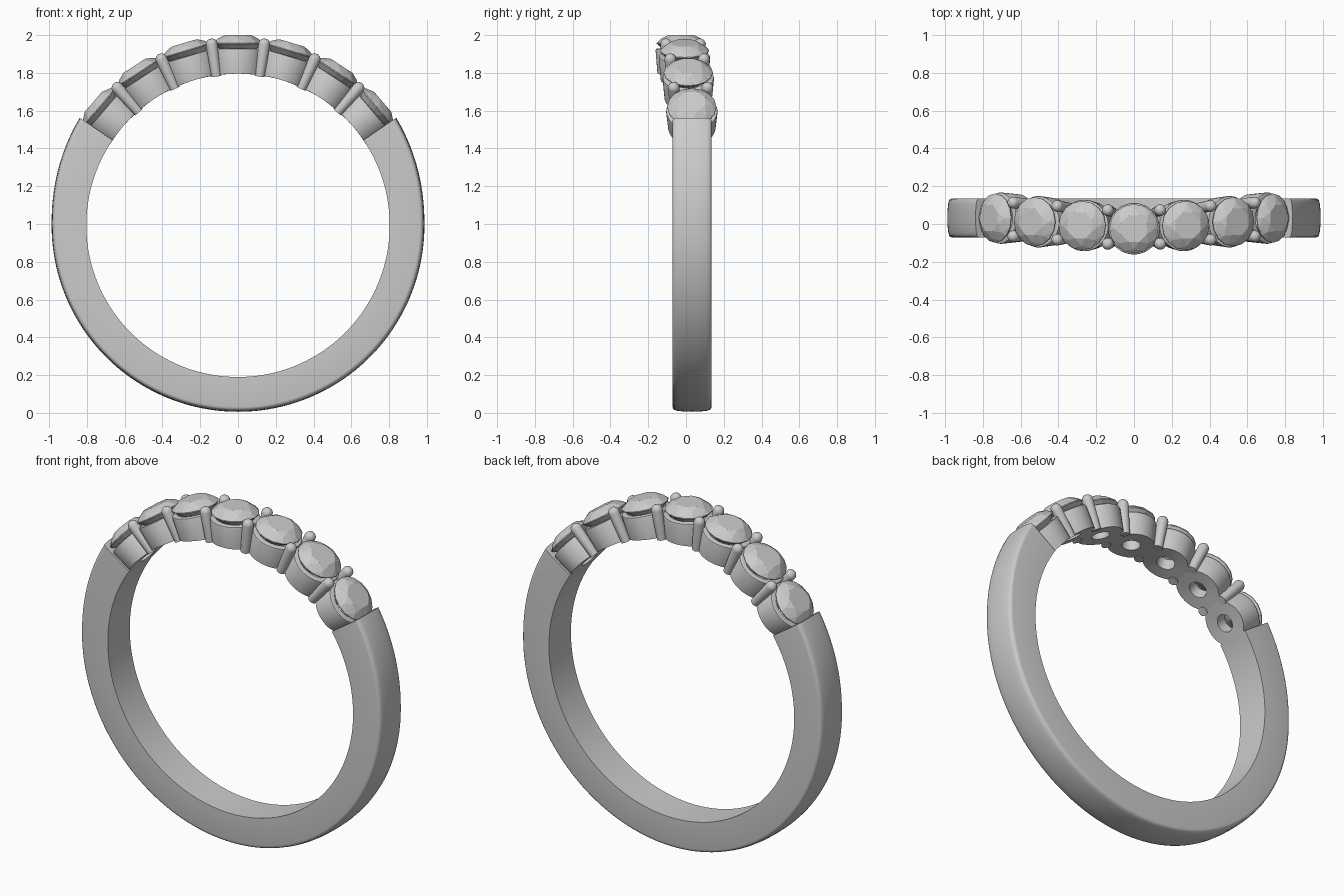
import bpy, bmesh
from math import sin, cos, pi, radians, sqrt
from mathutils import Matrix, Vector

if "Cube" in bpy.data.objects:
    bpy.data.objects.remove(bpy.data.objects["Cube"])

CZ, RI = 0.993, 0.803          # ring centre height, finger radius
STEP = 16.5                    # angle between stones, degrees
STONE_Y = [-0.025, -0.008, 0.012, 0.031]    # settings sweep forward at the top
PRONG_Y = [-0.016, 0.006, 0.024]


def place(angle, y):
    return Matrix.Translation((0, y, CZ)) @ Matrix.Rotation(radians(angle), 4, 'Y')


def finish(bm, name, smooth=None, matrix=None):
    bmesh.ops.recalc_face_normals(bm, faces=bm.faces[:])
    me = bpy.data.meshes.new(name)
    bm.to_mesh(me)
    bm.free()
    ob = bpy.data.objects.new(name, me)
    bpy.context.collection.objects.link(ob)
    if matrix:
        ob.matrix_world = matrix
    if smooth:
        bpy.ops.object.select_all(action='DESELECT')
        ob.select_set(True)
        bpy.context.view_layer.objects.active = ob
        bpy.ops.object.shade_smooth_by_angle(angle=radians(smooth))
    return ob


def bridge(bm, rings, closed=False):
    """Skin a list of closed vertex rings."""
    pairs = list(zip(rings, rings[1:]))
    if closed:
        pairs.append((rings[-1], rings[0]))
    for a, b in pairs:
        n = len(a)
        for i in range(n):
            bm.faces.new((a[i], a[(i + 1) % n], b[(i + 1) % n], b[i]))


def make_shank():
    # flat inside and sides, softly domed outside, slightly thicker at the ends
    half, yc, start, n = 0.103, 0.032, 55.8, 128
    dome = [(-1, -0.026), (-0.98, -0.017), (-0.92, -0.010), (-0.75, -0.005), (-0.4, -0.001),
            (0, 0), (0.4, -0.001), (0.75, -0.005), (0.92, -0.010), (0.98, -0.017), (1, -0.026)]
    bm = bmesh.new()
    rings = []
    for i in range(n + 1):
        a = radians(start + (360 - 2 * start) * i / n)
        up = max(0, cos(a)) / cos(radians(start))
        ro = 0.987 + 0.026 * up ** 1.5
        prof = [(half, RI), (-half, RI)] + [(half * u, ro + d) for u, d in dome]
        rings.append([bm.verts.new((r * sin(a), yc + y, CZ + r * cos(a))) for y, r in prof])
    bridge(bm, rings)
    bm.faces.new(rings[0])
    bm.faces.new(rings[-1])
    finish(bm, "shank", 35)


def make_cup(name, matrix):
    # lathed collet with a through hole; its foot follows the finger curve
    prof = [(0.126, RI), (0.136, 0.925), (0.134, 0.933), (0.128, 0.936),
            (0.106, 0.936), (0.050, 0.872), (0.050, RI)]
    n = 48
    bm = bmesh.new()
    rings = []
    for r, h in prof:
        ring = []
        for i in range(n):
            x, y = r * cos(2 * pi * i / n), r * sin(2 * pi * i / n)
            z = sqrt(RI * RI - x * x) if h == RI else h
            ring.append(bm.verts.new((x, y, z)))
        rings.append(ring)
    bridge(bm, rings, closed=True)
    finish(bm, name, 35, matrix)


def make_stone(name, matrix):
    # round brilliant as the convex hull of its facet corners
    bm = bmesh.new()
    for r, h, n, off in [(0.075, 1.007, 8, 0), (0.107, 0.988, 8, 0.5),
                         (0.130, 0.966, 16, 0), (0.130, 0.961, 16, 0)]:
        for i in range(n):
            a = 2 * pi * (i + off) / n + pi / 8
            bm.verts.new((r * cos(a), r * sin(a), h))
    bm.verts.new((0, 0, 0.852))
    bmesh.ops.convex_hull(bm, input=bm.verts[:])
    bmesh.ops.dissolve_limit(bm, angle_limit=0.01, verts=bm.verts[:], edges=bm.edges[:])
    finish(bm, name, None, matrix)


def make_prong(name, matrix, side):
    # round wire leaning outward, with a domed tip
    foot, tip, rad, n = Vector((0, 0.078 * side, 0.797)), Vector((0, 0.089 * side, 0.968)), 0.031, 20
    length = (tip - foot).length
    prof = [(rad * 0.85, 0)] + [(rad * cos(t * pi / 12), length + rad * sin(t * pi / 12))
                                for t in range(6)]
    bm = bmesh.new()
    rings = [[bm.verts.new((r * cos(2 * pi * i / n), r * sin(2 * pi * i / n), h))
              for i in range(n)] for r, h in prof]
    bridge(bm, rings)
    bm.faces.new(rings[0])
    bm.faces.new(rings[-1])
    lean = (tip - foot).to_track_quat('Z', 'Y').to_matrix().to_4x4()
    finish(bm, name, 40, matrix @ Matrix.Translation(foot) @ lean)


make_shank()

# seven stones in their cups
for k in range(-3, 4):
    m = place(k * STEP, STONE_Y[abs(k)])
    make_cup(f"cup_{k + 4}", m)
    make_stone(f"stone_{k + 4}", m)

# shared prongs in the gaps, front and back
for k in range(3):
    for s in (-1, 1):
        m = place(s * (k + 0.5) * STEP, PRONG_Y[k])
        where = "right" if s > 0 else "left"
        make_prong(f"prong_front_{where}_{k + 1}", m, -1)
        make_prong(f"prong_back_{where}_{k + 1}", m, 1)
